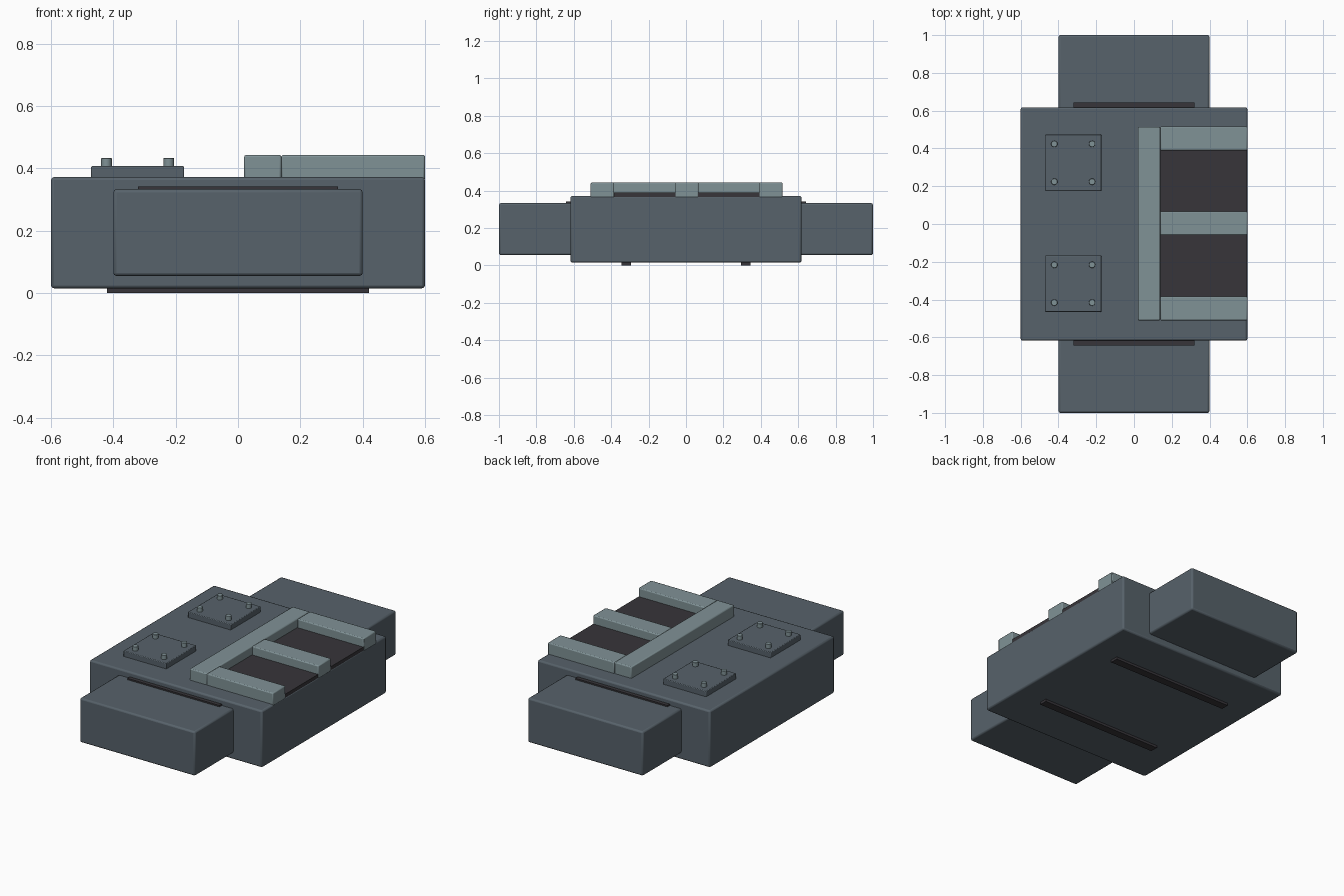
import bpy
import bmesh
from mathutils import Matrix, Vector

cube = bpy.data.objects.get("Cube")
if cube:
    bpy.data.objects.remove(cube, do_unlink=True)


def material(name, color):
    m = bpy.data.materials.new(name)
    m.use_nodes = True
    m.diffuse_color = (*color, 1)
    m.node_tree.nodes["Principled BSDF"].inputs["Base Color"].default_value = (*color, 1)
    return m


STEEL = material("slate steel", (0.095, 0.122, 0.145))
LIGHT = material("pale grey metal", (0.216, 0.287, 0.305))
DARK = material("dark rubber", (0.038, 0.035, 0.041))


def finish(name, bm, mat, bevel):
    mesh = bpy.data.meshes.new(name)
    bm.to_mesh(mesh)
    bm.free()
    mesh.materials.append(mat)
    obj = bpy.data.objects.new(name, mesh)
    bpy.context.collection.objects.link(obj)
    if bevel:
        mod = obj.modifiers.new("edge bevel", "BEVEL")
        mod.width = bevel
        mod.segments = 2
    bpy.ops.object.select_all(action="DESELECT")
    obj.select_set(True)
    bpy.context.view_layer.objects.active = obj
    bpy.ops.object.shade_smooth_by_angle()
    return obj


def box(name, x, y, z, mat, bevel=0.0):
    """Box from (min, max) ranges on each axis."""
    bm = bmesh.new()
    bmesh.ops.create_cube(bm, size=1)
    size = Vector([r[1] - r[0] for r in (x, y, z)])
    mid = Vector([(r[0] + r[1]) / 2 for r in (x, y, z)])
    bmesh.ops.scale(bm, vec=size, verts=bm.verts)
    bmesh.ops.translate(bm, vec=mid, verts=bm.verts)
    return finish(name, bm, mat, bevel)


def bolt(name, x, y, z0, z1):
    bm = bmesh.new()
    bmesh.ops.create_cone(bm, cap_ends=True, segments=16, radius1=0.017, radius2=0.017,
                          depth=z1 - z0, matrix=Matrix.Translation((x, y, (z0 + z1) / 2)))
    return finish(name, bm, LIGHT, 0.002)


# Main housing
TOP = 0.372
box("main_body", (-0.6, 0.6), (-0.618, 0.618), (0.015, TOP), STEEL, 0.01)

# End blocks with dark seam strips, and underside runners
for side, s in (("front", -1), ("back", 1)):
    def span(a, b):
        return sorted((s * a, s * b))
    box(side + "_block", (-0.4, 0.4), span(0.58, 1.0), (0.055, 0.333), STEEL, 0.01)
    box(side + "_seam_strip", (-0.32, 0.32), span(0.6, 0.642), (0.315, 0.342), DARK)
    box(side + "_runner", (-0.42, 0.42), span(0.295, 0.345), (0, 0.03), DARK)

    # Dark panels between the frame bars
    box(side + "_panel", (0.12, 0.598), span(0.05, 0.4), (TOP - 0.01, 0.389), DARK)

    # Bolted access plates
    cy = s * 0.32 + 0.004
    box(side + "_plate", (-0.471, -0.173), (cy - 0.149, cy + 0.149),
        (TOP - 0.01, 0.407), STEEL, 0.004)
    for i in (-1, 1):
        for j in (-1, 1):
            bolt(side + "_plate_bolt", -0.322 + i * 0.1, cy + j * 0.1, 0.4, 0.433)

# Raised frame: one spine and three bars
box("frame_spine", (0.02, 0.139), (-0.51, 0.514), (TOP - 0.01, 0.443), LIGHT, 0.006)
for name, y in (("front", -0.447), ("middle", 0.004), ("back", 0.453)):
    box(name + "_frame_bar", (0.139, 0.6), (y - 0.063, y + 0.063),
        (TOP - 0.01, 0.443), LIGHT, 0.006)
